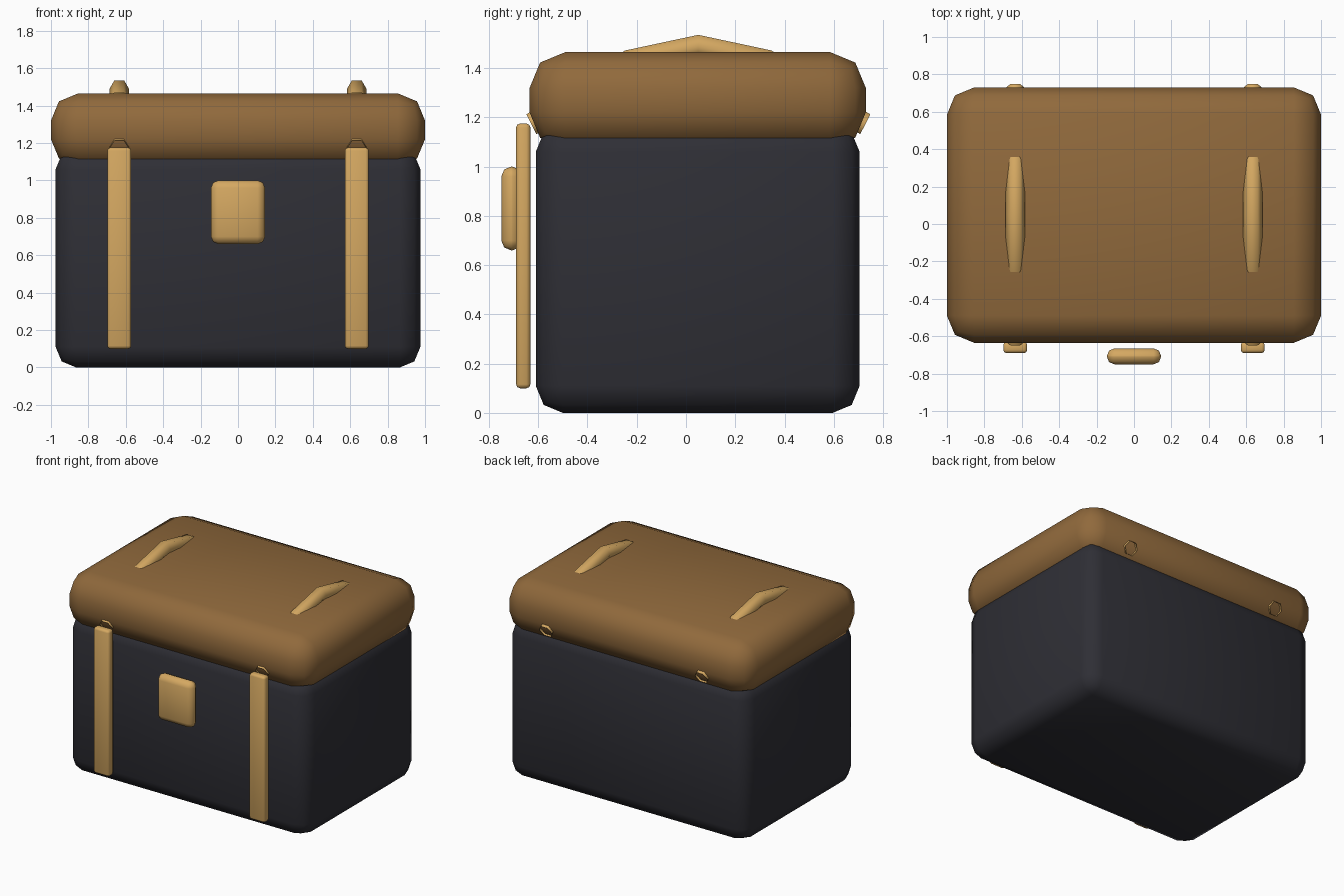
import bpy, bmesh, math
from mathutils import Vector

cube = bpy.data.objects.get("Cube")
if cube:
    bpy.data.objects.remove(cube, do_unlink=True)


def material(name, rgb):
    m = bpy.data.materials.new(name)
    m.use_nodes = True
    m.diffuse_color = (*rgb, 1)
    m.node_tree.nodes["Principled BSDF"].inputs["Base Color"].default_value = (*rgb, 1)
    return m


charcoal = material("charcoal", (0.028, 0.028, 0.036))
leather = material("brown leather", (0.28, 0.142, 0.045))
tan = material("golden tan", (0.66, 0.39, 0.12))


def finish(name, bm, mat):
    bmesh.ops.recalc_face_normals(bm, faces=bm.faces)
    for f in bm.faces:
        f.smooth = True
    mesh = bpy.data.meshes.new(name)
    bm.to_mesh(mesh)
    bm.free()
    mesh.materials.append(mat)
    obj = bpy.data.objects.new(name, mesh)
    bpy.context.collection.objects.link(obj)
    return obj


def rounded_box(name, low, high, radius, mat):
    low, high = Vector(low), Vector(high)
    bm = bmesh.new()
    bmesh.ops.create_cube(bm, size=1)
    bmesh.ops.scale(bm, vec=high - low, verts=bm.verts)
    bmesh.ops.translate(bm, vec=(low + high) / 2, verts=bm.verts)
    bmesh.ops.bevel(bm, geom=bm.edges[:], offset=radius, segments=2,
                    profile=0.5, affect='EDGES')
    return finish(name, bm, mat)


def hex_tube(name, x, path, radius, mat):
    """Open six-sided tube along (y, z, pitch) points."""
    bm = bmesh.new()
    rings = []
    for y, z, pitch in path:
        ring = []
        for i in range(6):
            a = i * math.pi / 3
            up = radius * math.sin(a)
            ring.append(bm.verts.new((x + radius * math.cos(a),
                                      y + up * math.sin(pitch),
                                      z + up * math.cos(pitch))))
        rings.append(ring)
    for a, b in zip(rings, rings[1:]):
        for i in range(6):
            j = (i + 1) % 6
            bm.faces.new((a[i], a[j], b[j], b[i]))
    return finish(name, bm, mat)


# Chest body and overhanging lid
rounded_box("chest_body", (-0.975, -0.61, 0), (0.975, 0.705, 1.17), 0.11, charcoal)
rounded_box("chest_lid", (-1, -0.635, 1.075), (1, 0.73, 1.465), 0.145, leather)

# Front latch
rounded_box("latch", (-0.145, -0.75, 0.66), (0.145, -0.665, 1.0), 0.04, tan)

# Straps down the front, and tubes arching through the lid
half = [(0.28, 1.43, 0.4), (0.5, 1.28, 0.55), (0.678, 1.172, 0.47)]
arch = [(0.05 - d, z, -p) for d, z, p in reversed(half)]
arch += [(0.05, 1.49, 0)] + [(0.05 + d, z, p) for d, z, p in half]
for side, x in (("left", 0.635), ("right", -0.635)):
    rounded_box(side + "_front_strap", (x - 0.064, -0.69, 0.1),
                (x + 0.064, -0.632, 1.175), 0.016, tan)
    hex_tube(side + "_lid_band", x, arch, 0.052, tan)
